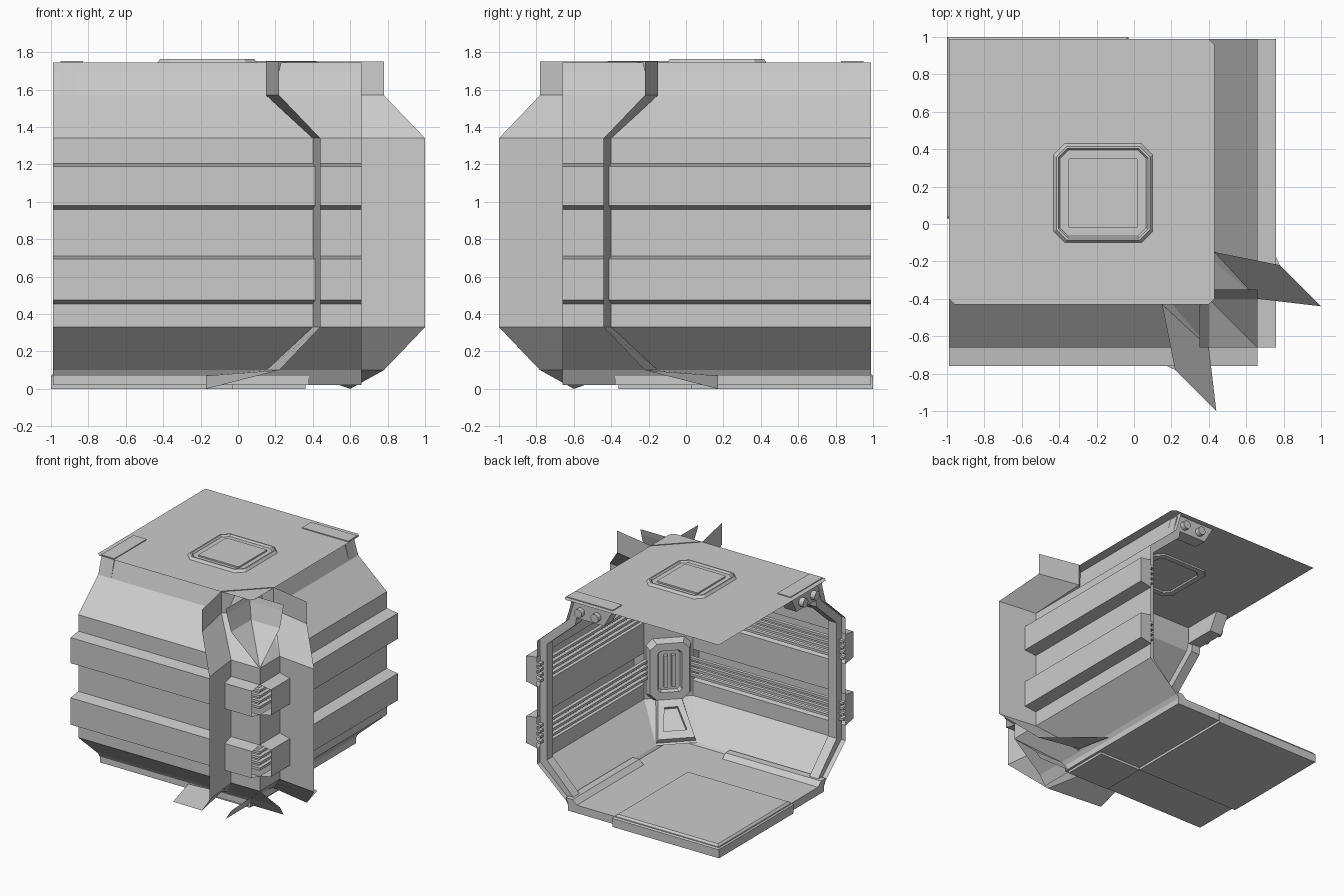
import bpy, math
from mathutils import Matrix

cube = bpy.data.objects.get("Cube")
if cube:
    bpy.data.objects.remove(cube, do_unlink=True)

gray = bpy.data.materials.new("hull_gray")
gray.use_nodes = True
gray.diffuse_color = (0.6, 0.6, 0.6, 1)
gray.node_tree.nodes["Principled BSDF"].inputs["Base Color"].default_value = (0.6, 0.6, 0.6, 1)

# Reflection across the diagonal that swaps the front wing and the side wing
SWAP = Matrix(((0, -1, 0, 0), (-1, 0, 0, 0), (0, 0, 1, 0), (0, 0, 0, 1)))


def build(name, verts, faces, both=True):
    """Make a mesh part, and its twin on the other wing."""
    for label, flip in (("front_", False), ("side_", True)) if both else (("", False),):
        mesh = bpy.data.meshes.new(label + name)
        mesh.from_pydata(verts, [], faces)
        if flip:
            mesh.transform(SWAP)
            mesh.flip_normals()
        mesh.materials.append(gray)
        bpy.context.collection.objects.link(bpy.data.objects.new(label + name, mesh))


def sheet(name, a, b, both=True):
    """Strip of quads between two equal point rows."""
    n = len(a)
    build(name, a + b, [(i, i + 1, n + i + 1, n + i) for i in range(n - 1)], both)


def loft(name, rings, both=True, caps=True):
    """Closed rings joined into a solid."""
    n = len(rings[0])
    faces = [(k * n + i, k * n + (i + 1) % n, (k + 1) * n + (i + 1) % n, (k + 1) * n + i)
             for k in range(len(rings) - 1) for i in range(n)]
    if caps:
        faces += [tuple(reversed(range(n))), tuple(range((len(rings) - 1) * n, len(rings) * n))]
    build(name, [p for r in rings for p in r], faces, both)


def rect(x0, x1, y0, y1, z, cut=0.0):
    if not cut:
        return [(x0, y0, z), (x1, y0, z), (x1, y1, z), (x0, y1, z)]
    return [(x0 + cut, y0, z), (x1 - cut, y0, z), (x1, y0 + cut, z), (x1, y1 - cut, z),
            (x1 - cut, y1, z), (x0 + cut, y1, z), (x0, y1 - cut, z), (x0, y0 + cut, z)]


def box(name, x0, x1, y0, y1, z0, z1, both=True):
    loft(name, [rect(x0, x1, y0, y1, z0), rect(x0, x1, y0, y1, z1)], both)


# Ribbed outer walls, crossing at the corner
END, CORNER, IN, OUT = -0.99, 0.66, -0.66, -0.76
profile = [(-0.35, 1.745), (-0.36, 1.70), (-0.40, 1.57), (IN, 1.34)]
bands = [(0.96, 1.205), (0.455, 0.71)]
for lo, hi in bands:
    profile += [(IN, hi), (OUT, hi - 0.015), (OUT, lo + 0.02), (IN, lo)]
profile += [(IN, 0.33), (-0.40, 0.10), (-0.35, 0.02)]
sheet("wall", [(END, y, z) for y, z in profile], [(CORNER, y, z) for y, z in profile])

# Band end caps, and rails running along the inside of each band
for lo, hi in bands:
    ring = [(END, IN, hi), (END, OUT, hi - 0.015), (END, OUT, lo + 0.02), (END, IN, lo)]
    build("band_cap", ring, [(0, 1, 2, 3)])
    for k in range(4):
        z = lo + 0.045 + k * 0.045
        box("band_rail", END, CORNER, IN, IN + 0.03, z, z + 0.02)

# End ribs lining the inside of the wall
outer = [(-0.36, 1.73), (-0.40, 1.57), (IN, 1.34), (IN, 0.33), (-0.40, 0.10)]
inner = [(-0.31, 1.73), (-0.34, 1.54), (IN + 0.06, 1.31), (IN + 0.06, 0.36), (-0.35, 0.11)]
x0, x1 = -0.95, -0.87
loft("end_rib", [[(x0, *o), (x1, *o), (x1, *i), (x0, *i)] for o, i in zip(outer, inner)])

# Flared fins beside the corner, with the flap that turns under the floor
fin_in = [(0.15, -0.43, 1.75), (0.15, -0.43, 1.57), (0.40, IN, 1.34),
          (0.40, IN, 0.33), (0.15, -0.43, 0.10), (-0.17, -0.40, 0.07)]
fin_out = [(0.22, -0.78, 1.75), (0.22, -0.78, 1.57), (0.44, -1.0, 1.34),
           (0.44, -1.0, 0.33), (0.22, -0.78, 0.10), (-0.17, -0.60, 0.0)]
sheet("fin", fin_out, fin_in)

# Diagonal corner pillar
left = fin_in[:5]
right = [(-y, -x, z) for x, y, z in left]
sheet("corner_pillar", left, right, both=False)


def diagonal(d, w, z):
    """Point at distance d along the corner diagonal, shifted w sideways."""
    c = math.sqrt(0.5)
    return ((d + w) * c, (w - d) * c, z)


def pillar_ring(d, w, z0, z1, cut):
    pts = [(-w, z0 + cut), (-w + cut, z0), (w - cut, z0), (w, z0 + cut),
           (w, z1 - cut), (w - cut, z1), (-w + cut, z1), (-w, z1 - cut)]
    return [diagonal(d, a, z) for a, z in pts]


# Framed panel with twin bars on the pillar
loft("pillar_panel", [pillar_ring(0.75, 0.17, 0.32, 0.82, 0.05), pillar_ring(0.69, 0.15, 0.34, 0.80, 0.05),
                      pillar_ring(0.69, 0.09, 0.40, 0.74, 0.02), pillar_ring(0.72, 0.08, 0.41, 0.73, 0.02)], both=False)
for w in (-0.03, 0.03):
    bar = [[diagonal(d, w + s * 0.015, z) for d, s in ((0.73, -1), (0.73, 1), (0.69, 1), (0.69, -1))]
           for z in (0.44, 0.70)]
    loft("pillar_bar", bar, both=False)

# Tapered frame on the lower pillar slope
slope = lambda t, w, lift: diagonal(0.41 + 0.34 * t - lift, w, 0.10 + 0.23 * t + lift)
frame = lambda t0, t1, w0, w1, lift: [slope(t0, -w0, lift), slope(t0, w0, lift), slope(t1, w1, lift), slope(t1, -w1, lift)]
loft("pillar_foot_frame", [frame(0.05, 0.95, 0.15, 0.10, 0.0), frame(0.08, 0.92, 0.14, 0.09, 0.03),
                           frame(0.25, 0.75, 0.09, 0.05, 0.03), frame(0.25, 0.75, 0.09, 0.05, 0.005)], both=False)

# Roof sheet with clipped corners
build("roof", [(END + 0.03, -0.43, 1.745), (0.40, -0.43, 1.745), (0.43, -0.40, 1.745), (0.43, 0.96, 1.745),
               (0.40, 0.99, 1.745), (END, 0.99, 1.745), (END, -0.40, 1.745)], [tuple(range(7))], both=False)

# Roof hatch, with a matching frame under the roof
C = 0.165
hatch = lambda h, z, cut: rect(-C - h, -C + h, C - h, C + h, z, cut)
loft("hatch_ring", [hatch(0.265, 1.745, 0.06), hatch(0.25, 1.765, 0.055),
                    hatch(0.24, 1.765, 0.05), hatch(0.23, 1.75, 0.045)], both=False, caps=False)
loft("hatch_lid", [hatch(0.185, 1.746, 0.005), hatch(0.185, 1.758, 0.005)], both=False)
loft("hatch_underframe", [hatch(0.20, 1.744, 0.04), hatch(0.205, 1.732, 0.04),
                          hatch(0.25, 1.732, 0.055), hatch(0.255, 1.744, 0.055)], both=False, caps=False)

# Roof tabs, with hanging brackets and pegs below
box("roof_tab", END + 0.04, END + 0.16, -0.42, 0.0, 1.745, 1.752)
bx0, bx1 = END + 0.04, END + 0.15
loft("bracket", [[(x, -0.34, 1.74), (x, -0.34, 1.60), (x, -0.08, 1.60), (x, 0.0, 1.74)] for x in (bx0, bx1)])
for y in (-0.29, -0.14):
    loft("bracket_peg", [[(x, y + 0.035 * math.cos(a * math.pi / 6), 1.66 + 0.035 * math.sin(a * math.pi / 6))
                          for a in range(12)] for x in (END, bx0)])

# Floor, thick end slab, corner underplate and kick strips
box("floor", END, 0.38, -0.38, 0.99, 0.02, 0.085, both=False)
loft("floor_slab", [rect(-1.0, -0.03, 0.03, 1.0, 0.0), rect(-1.0, -0.03, 0.03, 1.0, 0.07),
                    rect(-0.97, -0.06, 0.06, 0.97, 0.10)], both=False)
box("underplate", -0.03, 0.36, -0.36, 0.03, 0.0, 0.02, both=False)
loft("kick_strip", [rect(END, -0.12, -0.38, -0.30, 0.085), rect(END, -0.12, -0.40, -0.34, 0.12)])
